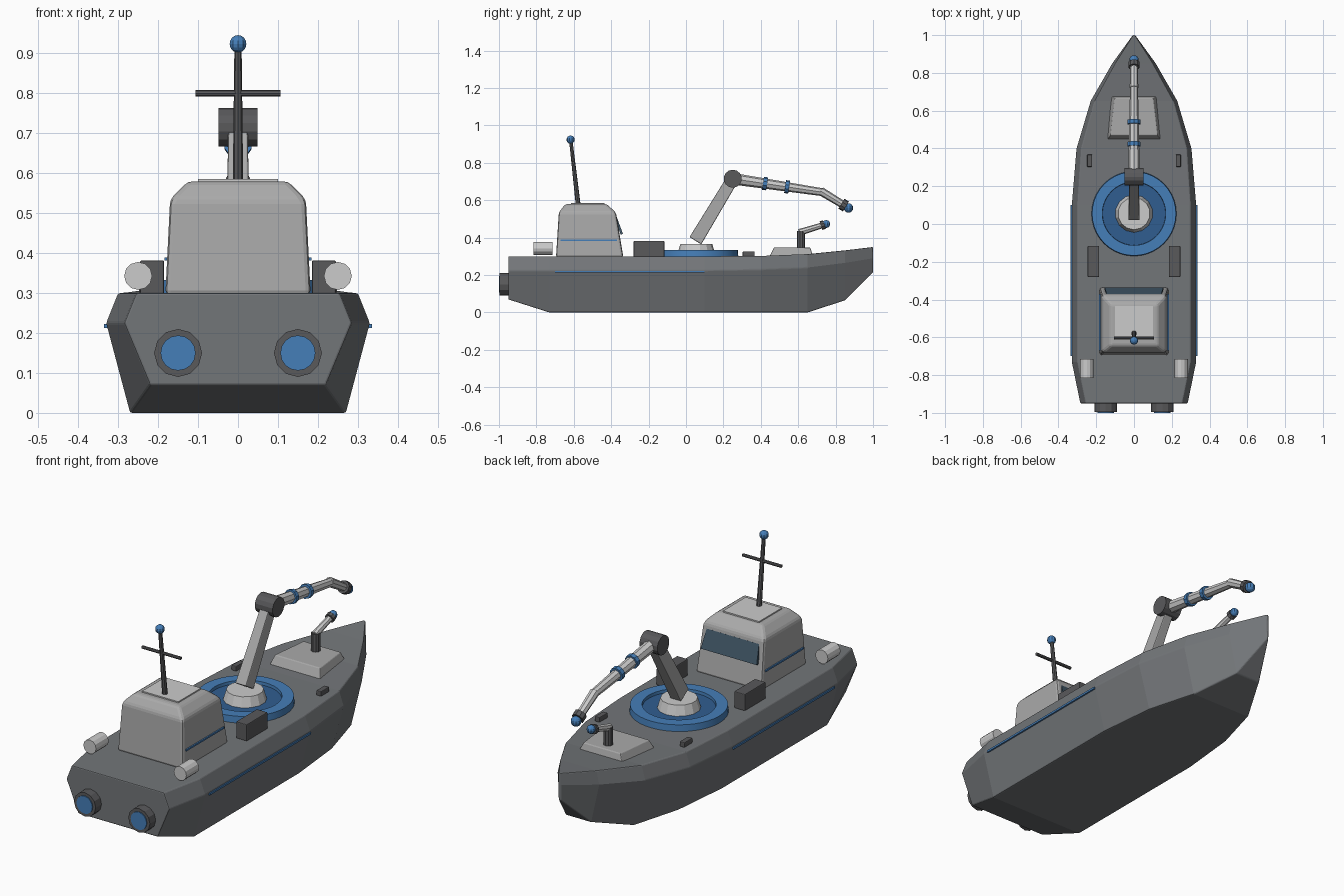
import bpy, bmesh, math
from mathutils import Vector

if "Cube" in bpy.data.objects:
    bpy.data.objects.remove(bpy.data.objects["Cube"])


def material(name, rgb):
    m = bpy.data.materials.new(name)
    m.diffuse_color = (*rgb, 1)
    m.use_nodes = True
    m.node_tree.nodes["Principled BSDF"].inputs["Base Color"].default_value = m.diffuse_color
    return m


BLUE = material("blue", (0.06, 0.21, 0.48))
DEEP = material("deep_blue", (0.03, 0.11, 0.28))
GLASS = material("glass", (0.05, 0.09, 0.13))
HULL = material("hull_grey", (0.17, 0.18, 0.19))
DARK = material("dark_grey", (0.1, 0.1, 0.105))
LIGHT = material("light_grey", (0.4, 0.4, 0.4))


def finish(name, bm, mat=None, bevel=0, smooth=False):
    bmesh.ops.recalc_face_normals(bm, faces=bm.faces)
    me = bpy.data.meshes.new(name)
    bm.to_mesh(me)
    bm.free()
    ob = bpy.data.objects.new(name, me)
    bpy.context.collection.objects.link(ob)
    if mat:
        me.materials.append(mat)
    if bevel:
        b = ob.modifiers.new("Bevel", 'BEVEL')
        b.width, b.segments, b.limit_method = bevel, 2, 'ANGLE'
        b.angle_limit = math.radians(25)
    if smooth:
        bpy.ops.object.select_all(action='DESELECT')
        ob.select_set(True)
        bpy.context.view_layer.objects.active = ob
        bpy.ops.object.shade_smooth_by_angle(angle=math.radians(30))
    return ob


def loft(name, rings, mat=None, bevel=0, closed=False):
    """Skin equal-length rings; cap both ends unless the loft is closed."""
    bm = bmesh.new()
    vs = [[bm.verts.new(p) for p in r] for r in rings]
    n = len(vs[0])
    pairs = list(zip(vs, vs[1:])) + ([(vs[-1], vs[0])] if closed else [])
    for a, b in pairs:
        for i in range(n):
            bm.faces.new((a[i], a[(i + 1) % n], b[(i + 1) % n], b[i]))
    if not closed:
        bm.faces.new(vs[0])
        bm.faces.new(vs[-1])
    return finish(name, bm, mat, bevel, closed)


def rod(name, p0, p1, r0, r1=None, n=10, mat=None, bevel=0):
    p0, p1 = Vector(p0), Vector(p1)
    d = p1 - p0
    bm = bmesh.new()
    bmesh.ops.create_cone(bm, cap_ends=True, segments=n, radius1=r0,
                          radius2=r0 if r1 is None else r1, depth=d.length)
    bmesh.ops.rotate(bm, matrix=d.to_track_quat('Z', 'Y').to_matrix(), verts=bm.verts)
    bmesh.ops.translate(bm, vec=(p0 + p1) / 2, verts=bm.verts)
    return finish(name, bm, mat, bevel, n >= 16)


def box(name, c, s, mat=None, bevel=0):
    bm = bmesh.new()
    bmesh.ops.create_cube(bm, size=1)
    bmesh.ops.scale(bm, vec=s, verts=bm.verts)
    bmesh.ops.translate(bm, vec=c, verts=bm.verts)
    return finish(name, bm, mat, bevel)


def ball(name, c, r):
    bm = bmesh.new()
    bmesh.ops.create_uvsphere(bm, u_segments=10, v_segments=8, radius=r)
    bmesh.ops.translate(bm, vec=c, verts=bm.verts)
    return finish(name, bm, BLUE)


def quad(z, y0, y1, w0, w1):
    return [(-w0, y0, z), (w0, y0, z), (w1, y1, z), (-w1, y1, z)]


# Hull: y, then (half width, z) of bottom, knuckle and deck edge
stations = [
    (-0.95, (0.22, 0.07), (0.285, 0.225), (0.255, 0.30)),
    (-0.73, (0.27, 0.0), (0.33, 0.225), (0.30, 0.30)),
    (0.10, (0.27, 0.0), (0.33, 0.225), (0.30, 0.30)),
    (0.40, (0.24, 0.0), (0.305, 0.23), (0.28, 0.302)),
    (0.65, (0.17, 0.0), (0.23, 0.24), (0.21, 0.312)),
    (0.85, (0.07, 0.065), (0.115, 0.265), (0.10, 0.332)),
    (1.00, (0.005, 0.215), (0.006, 0.29), (0.005, 0.35)),
]
loft("hull", [[(-w, y, z) for w, z in p[::-1]] + [(w, y, z) for w, z in p]
              for y, *p in stations], HULL, 0.012)

# Cabin with roof plate, windscreen
loft("cabin", [quad(0.295, -0.695, -0.335, 0.182, 0.182),
               quad(0.535, -0.68, -0.375, 0.17, 0.17),
               quad(0.58, -0.645, -0.425, 0.125, 0.125)], LIGHT, 0.012)
box("roof_plate", (0, -0.525, 0.58), (0.20, 0.18, 0.012))
loft("windscreen", [[(-w, y, z), (w, y, z), (w, y - 0.012, z - 0.004), (-w, y - 0.012, z - 0.004)]
                    for w, y, z in ((0.155, -0.337, 0.42), (0.145, -0.37, 0.51))], GLASS)

# Mast and aerial
rod("mast", (0, -0.577, 0.58), (0, -0.616, 0.92), 0.013, 0.009, 8, DARK)
rod("mast_crossbar", (-0.107, -0.603, 0.80), (0.107, -0.603, 0.80), 0.008, n=8, mat=DARK)
ball("mast_ball", (0, -0.617, 0.924), 0.022)

# Mirrored fittings
for s, side in ((-1, "left"), (1, "right")):
    box(f"hull_stripe_{side}", (s * 0.329, -0.30, 0.218), (0.012, 0.80, 0.010), BLUE)
    box(f"cabin_stripe_{side}", (s * 0.178, -0.52, 0.385), (0.012, 0.30, 0.008), BLUE)
    rod(f"thruster_{side}", (s * 0.15, -0.93, 0.15), (s * 0.15, -0.996, 0.15), 0.06, n=12, mat=DARK)
    rod(f"thruster_glow_{side}", (s * 0.15, -0.98, 0.15), (s * 0.15, -1.0, 0.15), 0.044, n=16, mat=BLUE)
    rod(f"deck_drum_{side}", (s * 0.25, -0.815, 0.343), (s * 0.25, -0.715, 0.343), 0.035, n=12)
    box(f"deck_locker_{side}", (s * 0.215, -0.198, 0.34), (0.06, 0.165, 0.084), DARK, 0.004)
    box(f"deck_cleat_{side}", (s * 0.235, 0.335, 0.313), (0.027, 0.065, 0.026), DARK, 0.004)

# Turntable: outer ring, recessed disc and pedestal
CY = 0.055
ring = []
for i in range(40):
    a = 2 * math.pi * i / 40
    ring.append([(r * math.cos(a), CY + r * math.sin(a), z)
                 for r, z in ((0.165, 0.298), (0.225, 0.298), (0.222, 0.333), (0.168, 0.333))])
loft("turntable_ring", ring, BLUE, closed=True)
rod("turntable_disc", (0, CY, 0.295), (0, CY, 0.318), 0.17, n=40, mat=DEEP)
rod("arm_pedestal", (0, CY, 0.31), (0, CY, 0.367), 0.102, 0.085, 14)

# Crane arm: lower boom, elbow, upper boom with bands, nozzle
lower, elbow, wrist, tip = [Vector(p) for p in
                            ((0, 0.045, 0.375), (0, 0.25, 0.715), (0, 0.73, 0.643), (0, 0.85, 0.57))]


def boom_ring(p, d, w, h):
    up = Vector((0, -d.z, d.y))
    return [p + Vector((sx * w, 0, 0)) + up * sy * h
            for sx, sy in ((-1, -1), (1, -1), (1, 1), (-1, 1))]


d = (elbow - lower).normalized()
loft("lower_boom", [boom_ring(lower + d * 0.01, d, 0.030, 0.037),
                    boom_ring(elbow, d, 0.024, 0.032)], LIGHT, 0.005)
rod("elbow_joint", elbow - Vector((0.049, 0, 0)), elbow + Vector((0.049, 0, 0)), 0.048, n=14, mat=DARK)
rod("upper_boom", elbow, wrist, 0.031, 0.021, 8)
d = (wrist - elbow).normalized()
for i, t in enumerate((0.36, 0.605)):
    p = elbow.lerp(wrist, t)
    rod(f"boom_band_{i + 1}", p - d * 0.011, p + d * 0.011, 0.035, n=10, mat=BLUE)
rod("wrist_boom", wrist - (tip - wrist) * 0.08, tip, 0.023, 0.020, 8)
d = (tip - wrist).normalized()
rod("nozzle_collar", tip - d * 0.022, tip + d * 0.006, 0.031, n=10, mat=DARK)
ball("nozzle_ball", tip + d * 0.022, 0.025)

# Bow water cannon
loft("cannon_base", [quad(0.295, 0.445, 0.68, 0.142, 0.125),
                     quad(0.347, 0.47, 0.665, 0.125, 0.102)], LIGHT, 0.004)
rod("cannon_post", (0, 0.615, 0.335), (0, 0.615, 0.435), 0.022, n=10, mat=DARK)
rod("cannon_barrel", (0, 0.605, 0.428), (0, 0.735, 0.468), 0.018, 0.015, 8)
rod("cannon_collar", (0, 0.722, 0.464), (0, 0.740, 0.470), 0.024, n=10, mat=DARK)
ball("cannon_ball", (0, 0.75, 0.473), 0.021)
